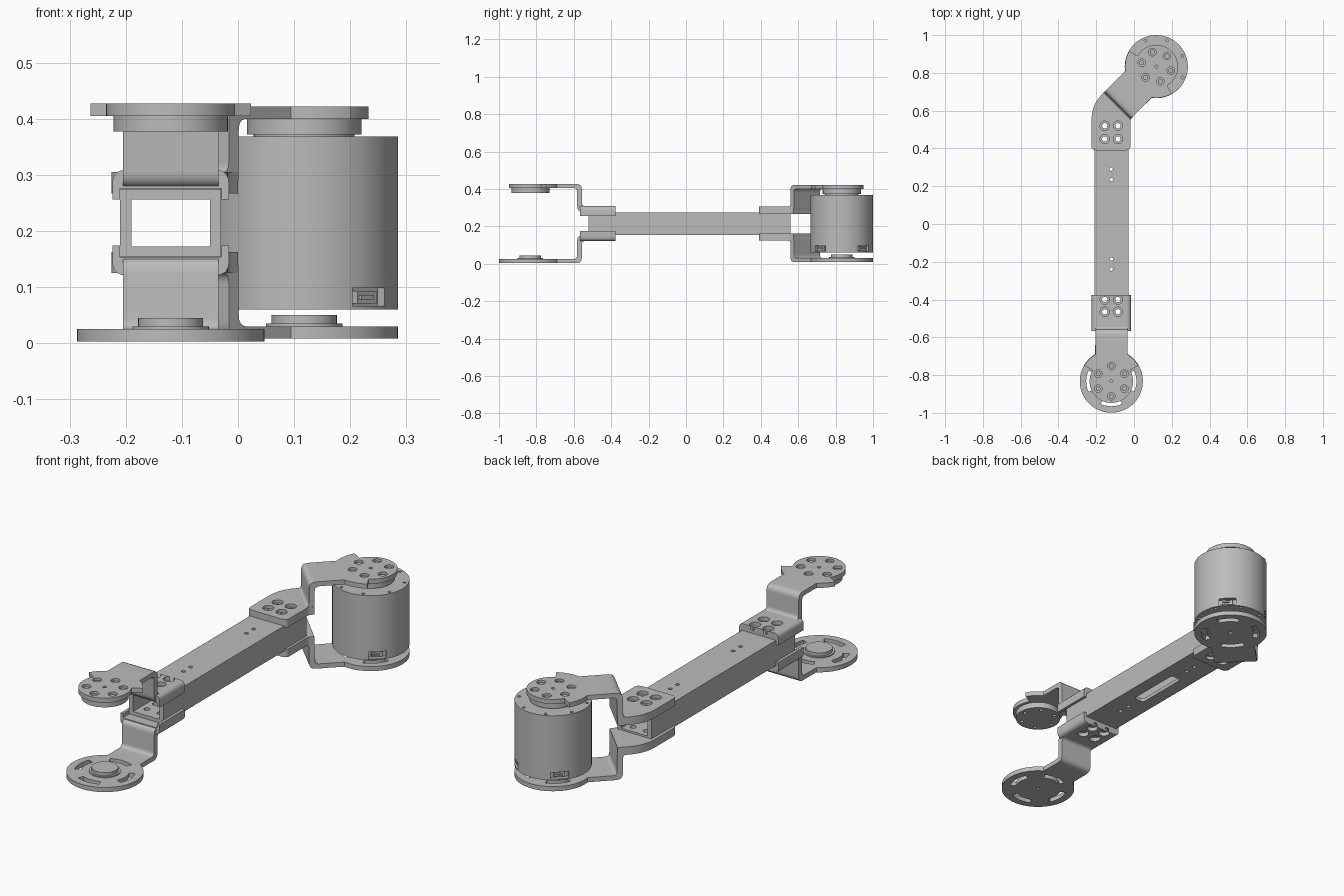
import bpy, bmesh
from math import radians, sin, cos, asin, degrees
from mathutils import Matrix, Vector

if "Cube" in bpy.data.objects:
    bpy.data.objects.remove(bpy.data.objects["Cube"])

grey = bpy.data.materials.new("satin grey")
grey.use_nodes = True
grey.diffuse_color = (0.5, 0.5, 0.5, 1)
grey.node_tree.nodes["Principled BSDF"].inputs["Base Color"].default_value = (0.5, 0.5, 0.5, 1)

MID = 0.215                      # height of the beam axis
BEAM_X = -0.12
parts = []
WORLD = Matrix.Identity(4)
FLIP = Matrix.Translation((0, 0, 2 * MID)) @ Matrix.Diagonal((1, 1, -1, 1))
UPRIGHT = Matrix(((1, 0, 0, 0), (0, 0, 1, 0), (0, 1, 0, 0), (0, 0, 0, 1)))    # profile xy -> xz
ALONG_X = Matrix(((0, 0, 1, 0), (1, 0, 0, 0), (0, 1, 0, 0), (0, 0, 0, 1)))    # profile xy -> yz


def arc(r, a0, a1, n=24):
    steps = [radians(a0 + (a1 - a0) * i / n) for i in range(n + 1)]
    return [(r * cos(a), r * sin(a)) for a in steps]


def fillet(points, n=5):
    """Round the corners of a polygon given as (x, y, radius)."""
    out = []
    for i, (x, y, r) in enumerate(points):
        p = Vector((x, y))
        if r == 0:
            out.append((x, y))
            continue
        a = p + (Vector(points[i - 1][:2]) - p).normalized() * r
        b = p + (Vector(points[(i + 1) % len(points)][:2]) - p).normalized() * r
        for k in range(n + 1):
            t = k / n
            out.append(tuple(a * (1 - t) ** 2 + p * 2 * t * (1 - t) + b * t * t))
    return out


def add_prism(bm, outline, z0, z1, matrix=WORLD):
    low = [bm.verts.new(matrix @ Vector((x, y, z0))) for x, y in outline]
    high = [bm.verts.new(matrix @ Vector((x, y, z1))) for x, y in outline]
    bm.faces.new(low[::-1])
    bm.faces.new(high)
    for i in range(len(low)):
        j = (i + 1) % len(low)
        bm.faces.new((low[i], low[j], high[j], high[i]))


def make(name, prisms, matrix=WORLD):
    bm = bmesh.new()
    for outline, z0, z1 in prisms:
        add_prism(bm, outline, z0, z1, matrix)
    bmesh.ops.recalc_face_normals(bm, faces=bm.faces)
    mesh = bpy.data.meshes.new(name)
    bm.to_mesh(mesh)
    bm.free()
    mesh.materials.append(grey)
    ob = bpy.data.objects.new(name, mesh)
    bpy.context.collection.objects.link(ob)
    parts.append(ob)
    return ob


def cut(ob, prisms, matrix=WORLD):
    """Subtract prisms from an object and drop the cutter."""
    cutter = make("cutter", prisms, matrix)
    parts.remove(cutter)
    cutter.hide_render = True
    mod = ob.modifiers.new("cut", 'BOOLEAN')
    mod.operation, mod.solver, mod.object = 'DIFFERENCE', 'EXACT', cutter
    graph = bpy.context.evaluated_depsgraph_get()
    mesh = bpy.data.meshes.new_from_object(ob.evaluated_get(graph))
    ob.modifiers.clear()
    ob.data = mesh
    bpy.data.objects.remove(cutter)


def disc(r, x=0, y=0, n=64):
    return [(x + px, y + py) for px, py in arc(r, 0, 360, n)[:-1]]


def rect(x0, x1, y0, y1):
    return [(x0, y0), (x1, y0), (x1, y1), (x0, y1)]


def ring_of_holes(r, ring, count, z0, z1, start=0):
    return [(disc(r, ring * cos(a), ring * sin(a), 20), z0, z1)
            for a in (radians(start + 360 * i / count) for i in range(count))]


def bolt_pattern(r, y_list, z0, z1):
    return [(disc(r, BEAM_X + dx, y, 20), z0, z1) for dx in (-0.035, 0.035) for y in y_list]


# Hollow beam with pilot holes and a slot underneath
FRONT_BOLTS, BACK_BOLTS = (-0.465, -0.4), (0.45, 0.52)
beam = make("beam", [(rect(-0.21, -0.03, 0.155, 0.275), -0.52, 0.56)], UPRIGHT)
cut(beam, [(rect(-0.19, -0.05, 0.172, 0.256), -0.6, 0.6)], UPRIGHT)
cut(beam, [(disc(0.009, BEAM_X, y, 16), 0.1, 0.3) for y in (-0.24, -0.185, 0.235, 0.29)]
    + bolt_pattern(0.014, FRONT_BOLTS + BACK_BOLTS, 0.1, 0.3))
cut(beam, [(fillet([(-0.147, -0.11, 0.015), (-0.093, -0.11, 0.015),
                    (-0.093, 0.16, 0.015), (-0.147, 0.16, 0.015)]), 0.1, 0.2)])


def bolt_flange(ob, bolts, flip):
    cut(ob, bolt_pattern(0.014, bolts, 0.2, 0.4), flip)
    cut(ob, bolt_pattern(0.025, bolts, 0.29, 0.4), flip)


def step_strip(name, frame, half, wall, foot, z_foot, z_arm):
    """Bent strip joining the arm to the beam flange."""
    t = 0.022
    profile = fillet([(0.2, z_arm, 0), (wall, z_arm, 0.02), (wall, z_foot, 0.03), (foot, z_foot, 0),
                      (foot, z_foot + 0.031, 0), (wall + 0.025, z_foot + 0.031, 0.02),
                      (wall + 0.025, z_arm + t, 0.03), (0.2, z_arm + t, 0)])
    make(name, [(profile, -half, half)], frame @ UPRIGHT)


def end_plates(where, frame, half, wing, z_arm):
    """Upper winged hub and lower slotted hub; the arm runs along local +x."""
    top = z_arm + 0.022
    b = degrees(asin(half / 0.165))
    upper = arc(0.115, wing, 360 - wing, 48) + arc(0.165, -wing, -b, 10) \
        + [(0.2, -half), (0.2, half)] + arc(0.165, b, wing, 10)
    plate = make(where + "_upper_arm", [(upper, z_arm, top)], frame)
    cut(plate, ring_of_holes(0.02, 0.08, 6, z_arm + 0.006, 0.5)
        + [(disc(0.008, 0, 0, 16), 0.3, 0.5)], frame)
    make(where + "_hub_screws", ring_of_holes(0.013, 0.08, 6, z_arm - 0.002, z_arm + 0.014), frame)
    rotor = make(where + "_rotor", [(disc(0.102), z_arm - 0.028, z_arm)], frame)
    cut(rotor, ring_of_holes(0.008, 0.08, 6, 0.3, z_arm - 0.015, 30), frame)

    low = frame @ FLIP
    lower = arc(0.167, b, 360 - b, 64) + [(0.2, -half), (0.2, half)]
    ring = make(where + "_lower_arm", [(lower, z_arm, top)], low)
    slots = [(arc(0.133, a - 25, a + 25, 12) + arc(0.106, a + 25, a - 25, 12), 0.3, 0.5)
             for a in (0, 90, 180, 270)]
    cut(ring, slots + [(disc(0.008, 0, 0, 16), z_arm + 0.008, 0.5)], low)
    make(where + "_bearing_base", [(disc(0.068), z_arm - 0.005, z_arm)], low)
    make(where + "_bearing_boss", [(disc(0.058), z_arm - 0.02, z_arm - 0.005)], low)


# Front fork, straight
front = Matrix.Translation((BEAM_X, -0.832, 0)) @ Matrix.Rotation(radians(90), 4, 'Z')
end_plates("front", front, 0.085, 60, 0.405)
channel = fillet([(-0.104, 0.256, 0), (-0.0905, 0.256, 0), (-0.0905, 0.276, 0), (0.0905, 0.276, 0),
                  (0.0905, 0.256, 0), (0.104, 0.256, 0), (0.104, 0.309, 0.025), (-0.104, 0.309, 0.025)])
for side, flip in (("upper", WORLD), ("lower", FLIP)):
    step_strip("front_%s_step" % side, front @ flip, 0.085, 0.25, 0.3, 0.277, 0.405)
    flange = make("front_%s_flange" % side, [(channel, 0.265, 0.455)], front @ flip @ ALONG_X)
    bolt_flange(flange, FRONT_BOLTS, flip)

# Back fork, turned by an eighth of a circle
back = Matrix.Translation((0.118, 0.833, 0)) @ Matrix.Rotation(radians(225), 4, 'Z')
end_plates("back", back, 0.099, 75, 0.4)
bent = fillet([(-0.225, 0.39, 0.025), (-0.018, 0.39, 0.025), (-0.018, 0.552, 0.01),
               (0.0, 0.575, 0), (-0.14, 0.716, 0), (-0.225, 0.632, 0.08)])
for side, flip in (("upper", WORLD), ("lower", FLIP)):
    step_strip("back_%s_step" % side, back @ flip, 0.099, 0.264, 0.31, 0.272, 0.4)
    flange = make("back_%s_flange" % side, [(bent, 0.267, 0.305)], flip)
    bolt_flange(flange, BACK_BOLTS, flip)

# Motor with sockets in three sides
motor = make("motor_body", [(disc(0.167, n=96), 0.06, 0.368)], back)
cut(motor, ring_of_holes(0.007, 0.15, 8, 0.355, 0.4, 22.5)
    + ring_of_holes(0.007, 0.15, 8, 0.03, 0.07, 22.5), back)
for i, angle in enumerate((90, 180, 270)):
    turn = back @ Matrix.Rotation(radians(angle), 4, 'Z')
    cut(motor, [(rect(0.145, 0.2, -0.04, 0.04), 0.066, 0.098)], turn)
    make("socket_%d" % i, [(rect(0.14, 0.158, -0.024, 0.024), 0.071, 0.093),
                           (rect(0.15, 0.164, -0.02, 0.012), 0.078, 0.086)], turn)
make("motor_neck", [(disc(0.09), 0.36, 0.375)], back)

# Smooth shading on the curved sides, sharp rims kept
bpy.ops.object.select_all(action='DESELECT')
for ob in parts:
    ob.select_set(True)
bpy.context.view_layer.objects.active = parts[0]
bpy.ops.object.shade_smooth_by_angle(angle=radians(30))
